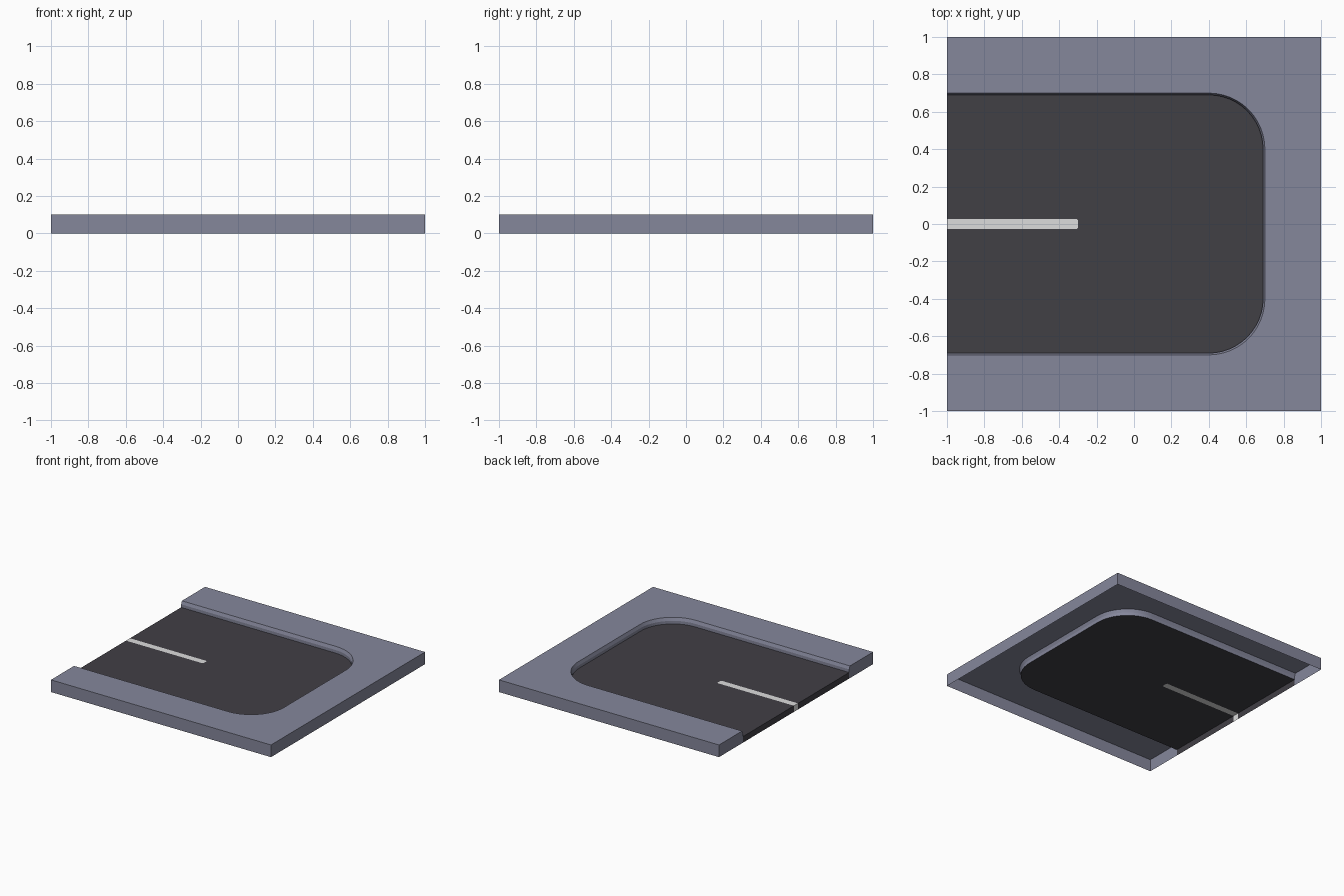
import bpy, bmesh, math
from mathutils import Vector

if "Cube" in bpy.data.objects:
    bpy.data.objects.remove(bpy.data.objects["Cube"])

TOP, MID, ROAD = 0.1, 0.075, 0.05   # pavement, kerb break and road heights
INSET, S, SE = 0.01, 0.026, -0.3    # kerb inset, stripe half width, stripe end


def material(name, rgb):
    m = bpy.data.materials.new(name)
    m.diffuse_color = (*rgb, 1)
    m.use_nodes = True
    m.node_tree.nodes["Principled BSDF"].inputs["Base Color"].default_value = m.diffuse_color
    return m


grey = material("pavement_grey", (0.235, 0.243, 0.33))
dark = material("asphalt_dark", (0.053, 0.050, 0.060))
white = material("stripe_white", (0.72, 0.72, 0.72))


def outline(d, z, steps=12):
    """Dead-end outline, from the open side round the two rounded corners."""
    pts = [(-1, -0.7 + d, z)]
    for cy, start in ((-0.4, -90), (0.4, 0)):
        for i in range(steps + 1):
            a = math.radians(start + 90 * i / steps)
            pts.append((0.4 + (0.3 - d) * math.cos(a), cy + (0.3 - d) * math.sin(a), z))
    return pts + [(-1, 0.7 - d, z)]


def build(name, mat, faces):
    """faces: list of (points, rough outward direction)."""
    bm = bmesh.new()
    for pts, direction in faces:
        f = bm.faces.new([bm.verts.new(p) for p in pts])
        f.normal_update()
        if f.normal.dot(Vector(direction)) < 0:
            f.normal_flip()
    bmesh.ops.remove_doubles(bm, verts=bm.verts, dist=1e-5)
    bmesh.ops.triangulate(bm, faces=[f for f in bm.faces if len(f.verts) > 4])
    me = bpy.data.meshes.new(name)
    bm.to_mesh(me)
    bm.free()
    me.materials.append(mat)
    ob = bpy.data.objects.new(name, me)
    bpy.context.collection.objects.link(ob)
    bpy.ops.object.select_all(action='DESELECT')
    ob.select_set(True)
    bpy.context.view_layer.objects.active = ob
    bpy.ops.object.shade_smooth_by_angle(angle=math.radians(15))


# pavement: open-bottomed shell with outer walls and end caps
pave = [(outline(0, TOP) + [(-1, 1, TOP), (1, 1, TOP), (1, -1, TOP), (-1, -1, TOP)], (0, 0, 1))]
corners = [(-1, -1), (1, -1), (1, 1), (-1, 1)]
for a, b in zip(corners[:3], corners[1:]):
    mid = (a[0] + b[0], a[1] + b[1], 0)
    pave.append(([(*a, 0), (*b, 0), (*b, TOP), (*a, TOP)], mid))
for s in (-1, 1):
    e = s * (0.7 - INSET)
    pave.append(([(-1, s * 0.7, TOP), (-1, s, TOP), (-1, s, 0), (-1, e, 0), (-1, e, MID)], (-1, 0, 0)))

# kerb: sloped lip, then a vertical drop to the road
rings = [outline(0, TOP), outline(INSET, MID), outline(INSET, ROAD)]
for up, low in zip(rings, rings[1:]):
    for i in range(len(up) - 1):
        x, y = up[i][0] + up[i + 1][0], up[i][1] + up[i + 1][1]
        inward = (-max(x / 2 - 0.4, 0), -max(abs(y / 2) - 0.4, 0) * math.copysign(1, y), 0)
        pave.append(([up[i], up[i + 1], low[i + 1], low[i]], inward))
build("pavement_and_kerb", grey, pave)

# stripe outline with slightly clipped end corners
c = 0.006
strip = [(-1, -S, ROAD), (SE - c, -S, ROAD), (SE, -S + c, ROAD),
         (SE, S - c, ROAD), (SE - c, S, ROAD), (-1, S, ROAD)]

# road surface with the stripe cut out, plus its edge on the open side
road = [(outline(INSET, ROAD) + strip[::-1], (0, 0, 1))]


def edge(a, b):
    return ([(-1, a, 0), (-1, b, 0), (-1, b, ROAD), (-1, a, ROAD)], (-1, 0, 0))


w = 0.7 - INSET
build("road_surface", dark, road + [edge(-w, -S), edge(S, w)])
build("centre_stripe", white, [(strip, (0, 0, 1)), edge(-S, S)])
